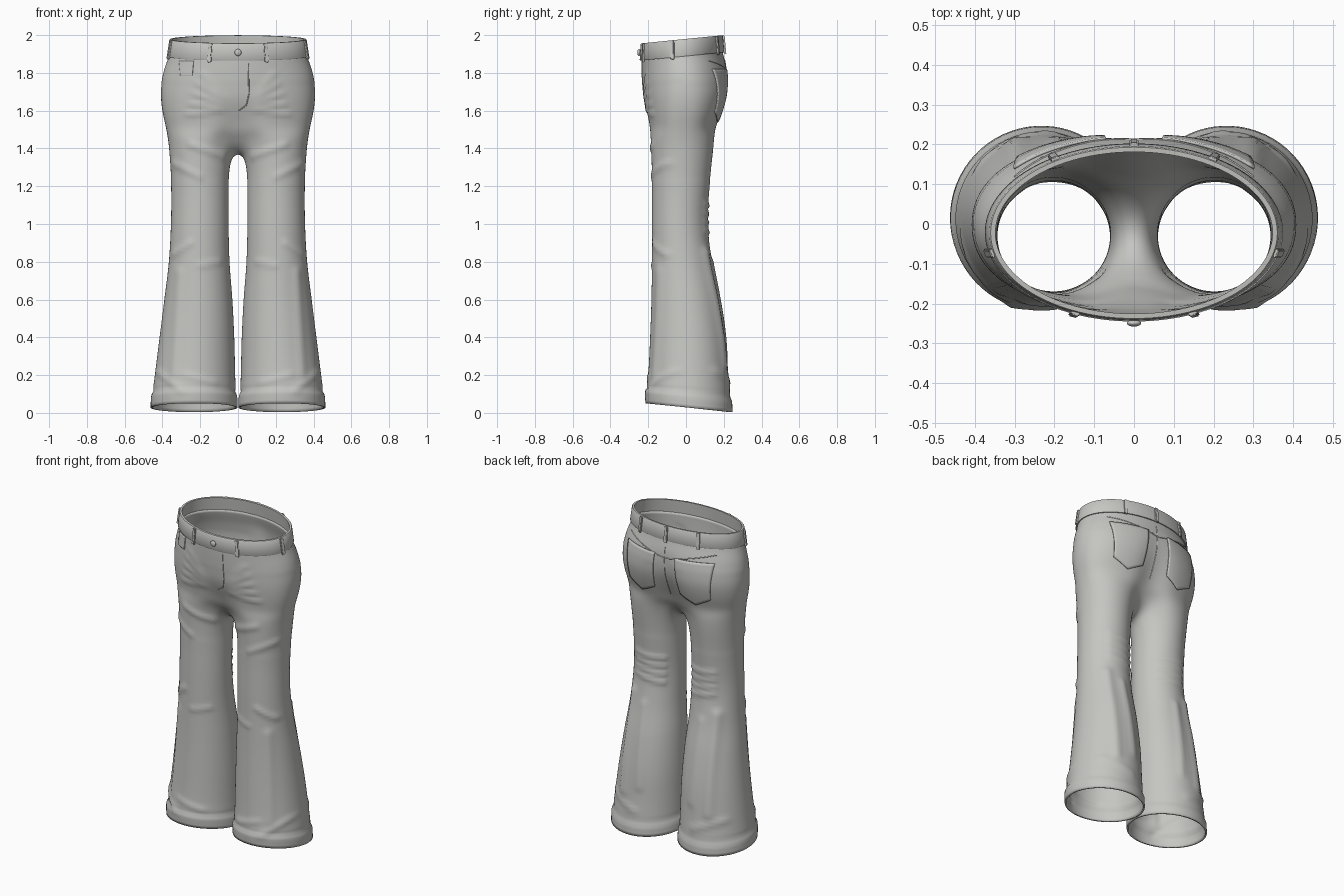
import bpy, bmesh, math
from mathutils import Vector
from mathutils.bvhtree import BVHTree

cube = bpy.data.objects.get("Cube")
if cube:
    bpy.data.objects.remove(cube)

cloth = bpy.data.materials.new("warm grey cloth")
cloth.use_nodes = True
cloth.diffuse_color = (0.56, 0.56, 0.54, 1)
cloth.node_tree.nodes["Principled BSDF"].inputs["Base Color"].default_value = (0.56, 0.56, 0.54, 1)

# height, inner x, outer x, front y, back y of one side
PROFILE = [
    (0.0, .01, .455, -.205, .24), (.1, .012, .452, -.21, .235),
    (.2, .015, .44, -.2, .225), (.4, .02, .415, -.19, .208),
    (.6, .03, .39, -.183, .178), (.8, .045, .366, -.18, .138),
    (1.0, .05, .355, -.18, .115), (1.2, .05, .354, -.18, .125),
    (1.4, .05, .366, -.188, .148), (1.5, .05, .38, -.2, .165),
    (1.6, .05, .402, -.215, .2), (1.7, .05, .41, -.228, .225),
    (1.8, .05, .395, -.234, .216), (1.9, .05, .364, -.236, .192),
    (2.0, .05, .352, -.23, .186)]


def smooth(a, b, t):
    t = min(1, max(0, (t - a) / (b - a)))
    return t * t * (3 - 2 * t)


def section(z):
    """Catmull-Rom reading of the profile at one height."""
    last = len(PROFILE) - 1
    i = max(k for k in range(last) if PROFILE[k][0] <= max(z, 0))
    p0, p1, p2, p3 = (PROFILE[min(last, max(0, i + k))] for k in (-1, 0, 1, 2))
    t = (z - p1[0]) / (p2[0] - p1[0])
    result = []
    for k in range(1, 5):
        m1 = (p2[k] - p0[k]) / (p2[0] - p0[0]) * (p2[0] - p1[0])
        m2 = (p3[k] - p1[k]) / (p3[0] - p1[0]) * (p2[0] - p1[0])
        d = p2[k] - p1[k]
        result.append(p1[k] + t * m1 + t * t * (3 * d - 2 * m1 - m2) + t ** 3 * (m1 + m2 - 2 * d))
    return result


def torso(theta, z):
    _, xo, yf, yb = section(z)
    e = 2 / (2.4 - 0.4 * smooth(1.5, 1.88, z))
    c, s = max(0, math.cos(theta)), math.sin(theta)
    x = xo * c ** e if c > 1e-6 else 0
    y = (yf + yb) / 2 + (yb - yf) / 2 * math.copysign(abs(s) ** e, s)
    groove = math.exp(-(x / .07) ** 2)
    y += groove * (.05 * (1 - smooth(1.48, 1.68, z)) if s < 0 else -.055 * (1 - smooth(1.5, 1.86, z)))
    return Vector((x, y, z))


def leg(phi, z):
    xi, xo, yf, yb = section(z)
    return Vector(((xi + xo) / 2 + (xo - xi) / 2 * math.cos(phi),
                   (yf + yb) / 2 + (yb - yf) / 2 * math.sin(phi), z))


def tilt(p):
    """Lean the hem down and the waist up toward the back."""
    p.z += .1 * (p.y + .02) * smooth(1.6, 1.88, p.z) - .11 * (p.y - .02) * (1 - smooth(0, .3, p.z))
    return p


def make(name, bm, thickness=0, offset=-1):
    me = bpy.data.meshes.new(name)
    bm.to_mesh(me)
    ob = bpy.data.objects.new(name, me)
    bpy.context.collection.objects.link(ob)
    me.materials.append(cloth)
    if thickness:
        mod = ob.modifiers.new("thickness", "SOLIDIFY")
        mod.thickness, mod.offset = thickness, offset
    bpy.ops.object.select_all(action="DESELECT")
    ob.select_set(True)
    bpy.context.view_layer.objects.active = ob
    bpy.ops.object.shade_smooth_by_angle(angle=math.radians(45))
    return ob


def skin(bm, rows, closed):
    for a, b in zip(rows, rows[1:]):
        n = len(a)
        for i in range(n if closed else n - 1):
            j = (i + 1) % n
            bm.faces.new((a[i], a[j], b[j], b[i]))


# Trousers body: each leg is a tube whose inner arc closes on the crotch line
OUTER, INNER, LEG_ROWS, HIP_ROWS = 48, 26, 84, 24
CORNER = math.radians(130)
HEM, CROTCH, JOIN = .027, 1.38, 1.5
bm = bmesh.new()
for side in (1, -1):
    rows = []
    for r in range(LEG_ROWS + 1):
        row = []
        nominal = HEM + (JOIN - HEM) * r / LEG_ROWS
        for i in range(OUTER + INNER):
            outer = i <= OUTER
            top = JOIN
            if outer:
                phi = CORNER * (2 * i / OUTER - 1)
            else:
                t = 2 * (i - OUTER) / INNER - 1
                phi = math.pi + (math.pi - CORNER) * t
                top = CROTCH + (JOIN - CROTCH) * t * t
            z = nominal if nominal < 1 else 1 + (nominal - 1) * (top - 1) / (JOIN - 1)
            s = min(1, max(0, (z - 1.1) / (top - 1.1)))
            w = 1 - math.sqrt(max(0, 1 - s ** 4))
            p = leg(phi, z)
            goal = torso(math.pi * (i / OUTER - .5), z) if outer else Vector((0, p.y, z))
            p = tilt(p.lerp(goal, w))
            row.append(bm.verts.new((p.x * side, p.y, p.z)))
        rows.append(row)
    skin(bm, rows, True)
    hips = [rows[-1][:OUTER + 1]]
    for r in range(1, HIP_ROWS + 1):
        z = JOIN + (1.9 - JOIN) * r / HIP_ROWS
        points = [tilt(torso(math.pi * (i / OUTER - .5), z)) for i in range(OUTER + 1)]
        hips.append([bm.verts.new((p.x * side, p.y, p.z)) for p in points])
    skin(bm, hips, False)
bmesh.ops.remove_doubles(bm, verts=bm.verts, dist=.0015)
bmesh.ops.recalc_face_normals(bm, faces=bm.faces)
if max(bm.faces, key=lambda f: f.calc_center_median().x).normal.x < 0:
    bmesh.ops.reverse_faces(bm, faces=bm.faces)
soft = [v for v in bm.verts if 1.22 < v.co.z < 1.75]
for _ in range(8):
    bmesh.ops.smooth_vert(bm, verts=soft, factor=.5, use_axis_x=True, use_axis_y=True, use_axis_z=True)

# Cloth folds: (x, z) to (x, z), facing (-1 front, 1 back), height, width
folds = []
for m in (1, -1):
    for k in range(5):
        folds.append((m * .1, 1.6 + .02 * k, m * (.27 - .02 * k), 1.58 + .055 * k, -1, .007, .011))
    for k in range(4):
        folds.append((m * .1, .94 + .05 * k, m * .27, .97 + .045 * k, 1, .009, .013))
    folds += [(m * .3, .25, m * .29, .85, 1, .012, .025), (m * .18, .3, m * .2, .8, 1, .008, .02),
              (m * .34, .2, m * .31, .75, -1, .008, .02), (m * .08, 1.36, m * .25, 1.42, -1, .008, .016),
              (m * .2, 1.25, m * .34, 1.32, -1, .007, .016), (m * .1, .8, m * .2, .78, -1, .006, .014),
              (m * .25, .9, m * .34, .84, -1, .008, .014), (m * .3, .12, m * .43, .22, -1, .008, .015),
              (m * .12, .16, m * .28, .2, -1, .006, .015), (m * .2, .15, m * .38, .22, 1, .007, .018)]
bm.normal_update()
moves = []
for v in bm.verts:
    x, z, push = v.co.x, v.co.z, 0
    for x1, z1, x2, z2, face, height, width in folds:
        dx, dz = x2 - x1, z2 - z1
        t = ((x - x1) * dx + (z - z1) * dz) / (dx * dx + dz * dz)
        c = min(1, max(0, t))
        d2 = (x - x1 - c * dx) ** 2 + (z - z1 - c * dz) ** 2
        if d2 < .01:
            push += height * math.exp(-d2 / width ** 2) * max(0, min(1, face * v.normal.y * 2))
    if z < .3:
        level = z + .11 * (v.co.y - .02)
        push += .008 * (1 - smooth(.09, .11, level)) - .003 * math.exp(-((level - .11) / .012) ** 2)
    moves.append((v, v.normal * push))
for v, move in moves:
    v.co += move
bm.normal_update()
tree = BVHTree.FromBMesh(bm)
make("trousers_body", bm, .01)
bm.free()


def surface(x, z, face):
    hit, normal, _, _ = tree.ray_cast(Vector((x, face, z)), Vector((0, -face, 0)))
    return hit, (normal if normal.y * face > 0 else -normal)


# Waistband: a rounded strip swept round the waist
def band_point(a, z, grow):
    half = a if a <= math.pi / 2 else math.pi - a
    p = torso(half, z)
    if a > math.pi / 2:
        p.x = -p.x
    out = Vector((p.x / .13, (p.y + .02) / .045, 0)).normalized()
    return tilt(p + out * grow), out


bm = bmesh.new()
LOOP = [(1.887, -.006), (1.887, .006), (1.892, .009), (1.973, .009), (1.978, .006), (1.978, -.006)]
rows = []
for z, grow in LOOP + LOOP[:1]:
    if len(rows) == len(LOOP):
        rows.append(rows[0])
    else:
        rows.append([bm.verts.new(band_point(-math.pi / 2 + math.tau * i / 96, z, grow)[0]) for i in range(96)])
skin(bm, rows, True)
bmesh.ops.recalc_face_normals(bm, faces=bm.faces)
make("waistband", bm)
bm.free()


# Belt loops
def belt_loop(name, angle):
    low, out = band_point(angle, 1.877, .011)
    high, _ = band_point(angle, 1.976, .011)
    up = (high - low).normalized()
    across = out.cross(up).normalized()
    out = up.cross(across)
    bm = bmesh.new()
    bmesh.ops.create_cube(bm, size=1)
    for v in bm.verts:
        c = v.co.copy()
        v.co = (low + high) / 2 + across * c.x * .022 + out * c.y * .012 + up * c.z * (high - low).length
    bmesh.ops.recalc_face_normals(bm, faces=bm.faces)
    bmesh.ops.bevel(bm, geom=bm.edges[:], offset=.003, segments=2, affect="EDGES")
    make(name, bm)
    bm.free()


for name, degrees in (("left_front", -66), ("left_side", -13), ("left_back", 57), ("back", 90),
                      ("right_back", 123), ("right_side", 193), ("right_front", 246)):
    belt_loop(name + "_belt_loop", math.radians(degrees))

# Waist button
bm = bmesh.new()
bmesh.ops.create_uvsphere(bm, u_segments=20, v_segments=12, radius=.018)
for v in bm.verts:
    v.co = (v.co.x, v.co.y * .5 - .249, v.co.z + 1.908)
make("waist_button", bm)
bm.free()


# Patch pockets laid on the cloth
def pocket(name, x, half, low, high, point, face, lift):
    bm = bmesh.new()
    rows = []
    n = 16
    for r in range(n + 1):
        row = []
        for i in range(n + 1):
            u, v = 2 * i / n - 1, r / n
            z = low + point * abs(u) + (high - low - point * abs(u)) * v
            hit, normal = surface(x + u * half * (.82 + .18 * v), z, face)
            row.append(bm.verts.new(hit + normal * lift))
        rows.append(row)
    skin(bm, rows, False)
    bmesh.ops.recalc_face_normals(bm, faces=bm.faces)
    make(name, bm, .008, 0)
    bm.free()


pocket("left_back_pocket", .185, .115, 1.54, 1.82, .05, 1, .003)
pocket("right_back_pocket", -.185, .115, 1.54, 1.82, .05, 1, .003)
pocket("coin_pocket", -.272, .038, 1.785, 1.862, 0, -1, .0005)


# Raised seams following the cloth
def seam(name, path, face, steps=14):
    curve = bpy.data.curves.new(name, "CURVE")
    curve.dimensions = "3D"
    curve.bevel_depth, curve.bevel_resolution = .003, 1
    points = []
    for (x1, z1), (x2, z2) in zip(path, path[1:]):
        points += [surface(x1 + (x2 - x1) * k / steps, z1 + (z2 - z1) * k / steps, face)[0] for k in range(steps + 1)]
    line = curve.splines.new("POLY")
    line.points.add(len(points) - 1)
    for p, co in zip(line.points, points):
        p.co = (*co, 1)
    curve.materials.append(cloth)
    bpy.context.collection.objects.link(bpy.data.objects.new(name, curve))


seam("fly_seam", [(.055, 1.85), (.058, 1.69), (.045, 1.63), (.004, 1.6)], -1)
seam("back_yoke_seam", [(-.3, 1.865), (0, 1.8), (.3, 1.865)], 1)
seam("back_centre_seam", [(.004, 1.87), (.004, 1.55)], 1)
